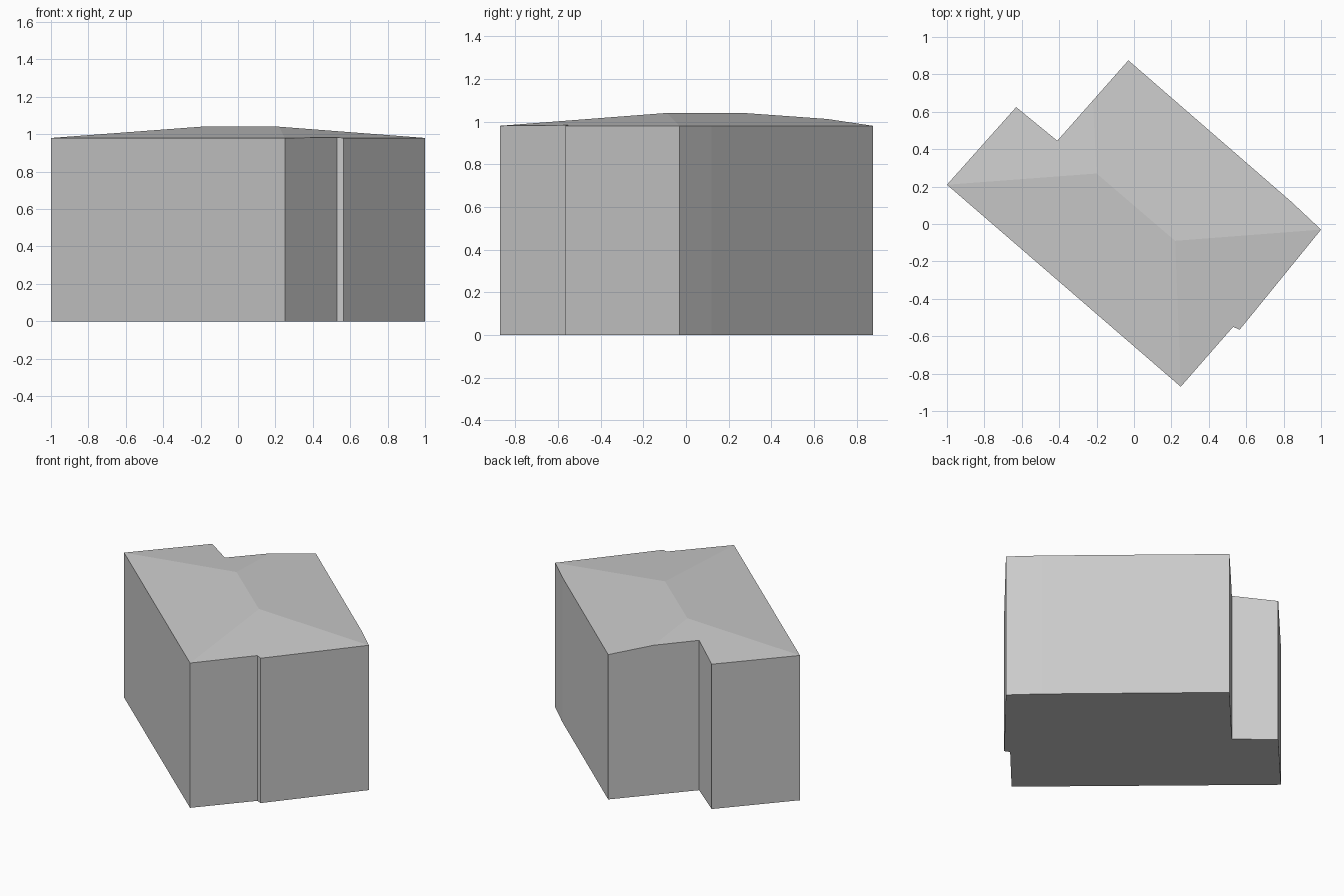
import bpy
import bmesh

cube = bpy.data.objects.get("Cube")
if cube:
    bpy.data.objects.remove(cube, do_unlink=True)

# One plain grey for the whole building
grey = bpy.data.materials.new("plain grey")
grey.use_nodes = True
grey.diffuse_color = (0.6, 0.6, 0.6, 1)
grey.node_tree.nodes["Principled BSDF"].inputs["Base Color"].default_value = (0.6, 0.6, 0.6, 1)

EAVE, RIDGE = 0.98, 1.04

# Named corners of the wall top, counter-clockwise, and the two ridge ends
rim = {
    "west": (-1, 0.21, EAVE),
    "south": (0.25, -0.87, EAVE),
    "step_in": (0.53, -0.55, EAVE + 0.003),
    "step_out": (0.565, -0.565, EAVE),
    "east": (1, -0.03, EAVE),
    "bend": (0.84, 0.12, EAVE),
    "north": (-0.03, 0.875, EAVE),
    "hip_cut": (-0.22, 0.66, 1.012),
    "notch": (-0.41, 0.445, 1.014),
    "wing": (-0.63, 0.625, EAVE),
}
ridge = {"ridge_west": (-0.2, 0.27, RIDGE), "ridge_east": (0.22, -0.09, RIDGE)}

# Hipped roof slopes
slopes = [
    "west south ridge_east ridge_west",
    "south step_in step_out east ridge_east",
    "east bend north hip_cut ridge_west ridge_east",
    "hip_cut notch wing west ridge_west",
]


def finish(name, bm):
    mesh = bpy.data.meshes.new(name)
    bm.to_mesh(mesh)
    bm.free()
    mesh.materials.append(grey)
    bpy.context.collection.objects.link(bpy.data.objects.new(name, mesh))


# Walls and floor
bm = bmesh.new()
top = [bm.verts.new(p) for p in rim.values()]
base = [bm.verts.new((x, y, 0)) for x, y, z in rim.values()]
for i in range(len(top)):
    j = (i + 1) % len(top)
    bm.faces.new((base[i], base[j], top[j], top[i]))
bm.faces.new(base[::-1])
finish("walls", bm)

# Roof
bm = bmesh.new()
verts = {key: bm.verts.new(p) for key, p in (rim | ridge).items()}
for slope in slopes:
    bm.faces.new([verts[key] for key in slope.split()])
finish("roof", bm)
